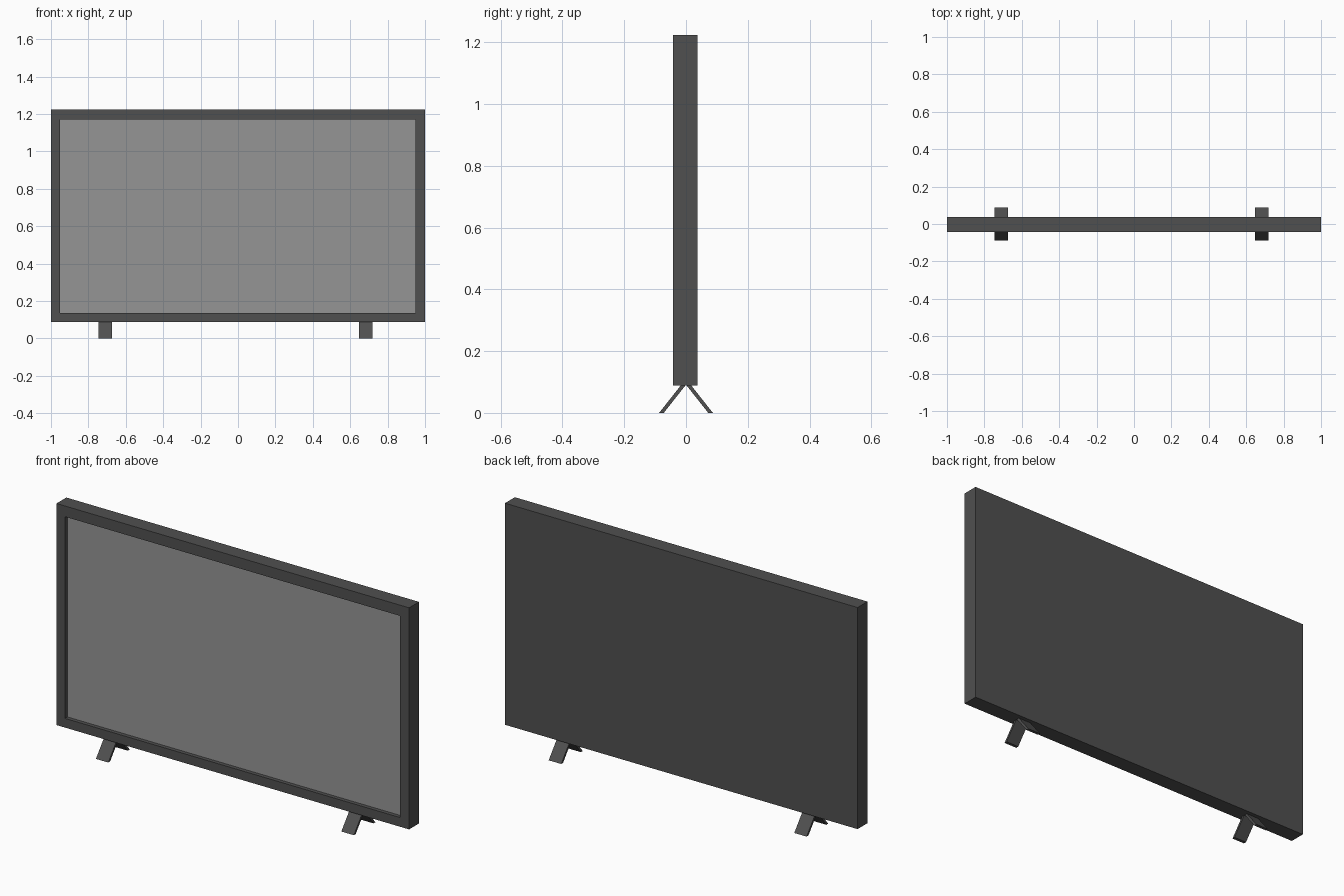
import bpy, bmesh

if "Cube" in bpy.data.objects:
    bpy.data.objects.remove(bpy.data.objects["Cube"])


def material(name, grey):
    m = bpy.data.materials.new(name)
    m.diffuse_color = (grey, grey, grey, 1)
    m.use_nodes = True
    m.node_tree.nodes["Principled BSDF"].inputs["Base Color"].default_value = m.diffuse_color
    return m


def make_object(name, bm, mat):
    bmesh.ops.recalc_face_normals(bm, faces=bm.faces)
    mesh = bpy.data.meshes.new(name)
    bm.to_mesh(mesh)
    bm.free()
    mesh.materials.append(mat)
    ob = bpy.data.objects.new(name, mesh)
    bpy.context.collection.objects.link(ob)
    return ob


def rectangle(bm, x0, x1, y, z0, z1):
    return [bm.verts.new(c) for c in
            ((x0, y, z0), (x1, y, z0), (x1, y, z1), (x0, y, z1))]


def bridge(bm, a, b):
    for i in range(len(a)):
        j = (i + 1) % len(a)
        bm.faces.new((a[i], a[j], b[j], b[i]))


dark = material("dark_plastic", 0.08)
glass = material("screen_grey", 0.3)
FRONT, BACK, RECESS = -0.042, 0.038, -0.022
OUTER = (-1, 1, 0.088, 1.224)
INNER = (-0.952, 0.949, 0.135, 1.169)


def rect_at(bm, r, y):
    return rectangle(bm, r[0], r[1], y, r[2], r[3])


# Casing: closed back, sides, bezel and the walls of the recess
bm = bmesh.new()
rings = [rect_at(bm, OUTER, BACK), rect_at(bm, OUTER, FRONT),
         rect_at(bm, INNER, FRONT), rect_at(bm, INNER, RECESS)]
bm.faces.new(rings[0])
for a, b in zip(rings, rings[1:]):
    bridge(bm, a, b)
floor = bm.faces.new(rings[3])
bmesh.ops.recalc_face_normals(bm, faces=bm.faces)
bmesh.ops.delete(bm, geom=[floor], context='FACES_ONLY')
make_object("casing", bm, dark)

# Screen: flat panel closing the recess, facing forward
bm = bmesh.new()
bm.faces.new(rect_at(bm, INNER, RECESS))
screen = make_object("screen", bm, glass)
if screen.data.polygons[0].normal.y > 0:
    screen.data.flip_normals()

# Feet: a pair of splayed flat legs at each end
LEG = [(0.072, 0), (0.087, 0), (0.016, 0.09), (0.001, 0.09)]
for side, x0, x1 in (("left", -0.745, -0.675), ("right", 0.647, 0.718)):
    for end, s in (("front", -1), ("back", 1)):
        bm = bmesh.new()
        a, b = ([bm.verts.new((x, s * y, z)) for y, z in LEG] for x in (x0, x1))
        bm.faces.new(a)
        bm.faces.new(b)
        bridge(bm, a, b)
        make_object(f"{side}_{end}_leg", bm, dark)
